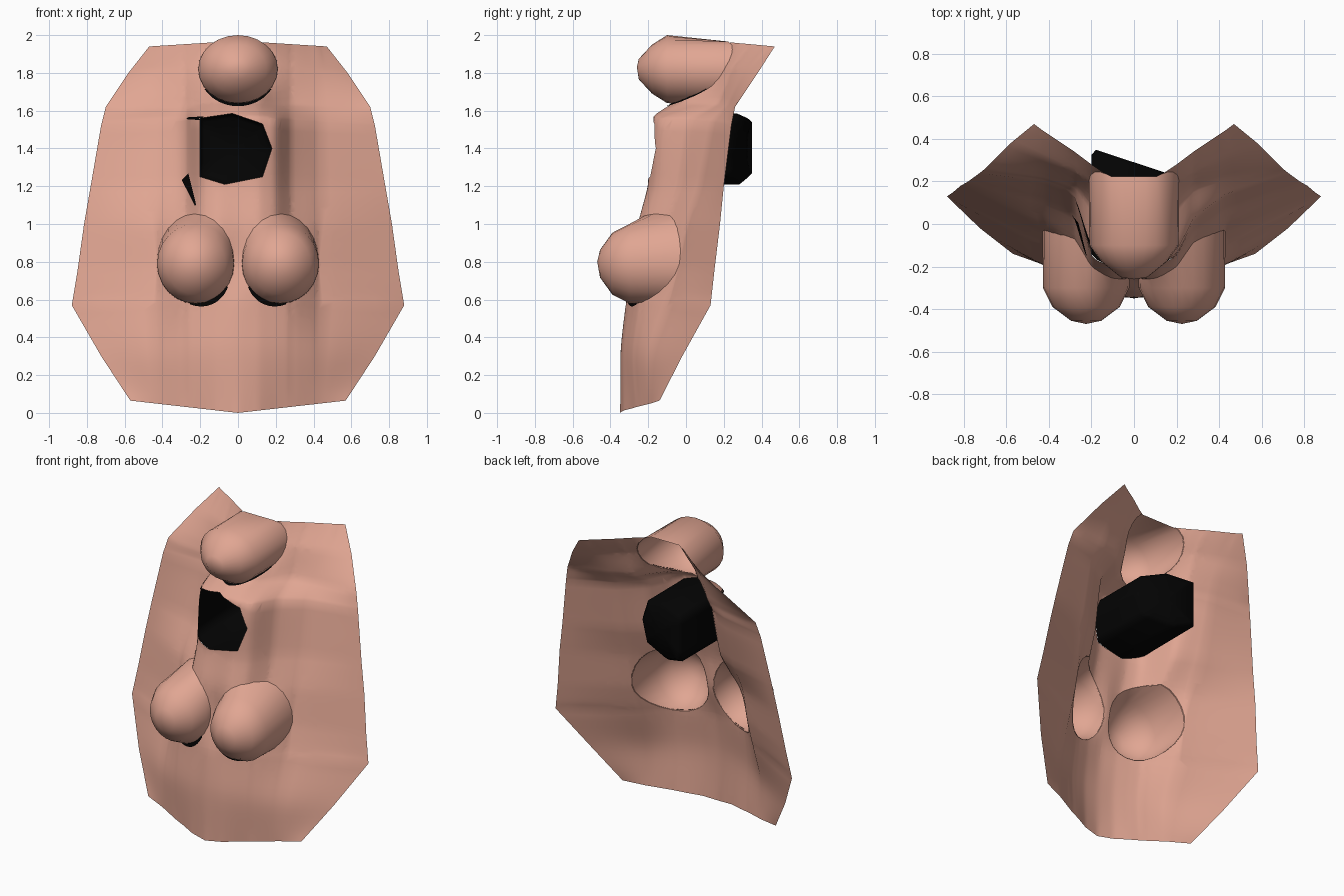
import bpy, bmesh, math
from mathutils import Vector
from mathutils.bvhtree import BVHTree

if "Cube" in bpy.data.objects:
    bpy.data.objects.remove(bpy.data.objects["Cube"])

def material(name, rgb):
    m = bpy.data.materials.new(name)
    m.diffuse_color = (*rgb, 1)
    m.use_nodes = True
    m.node_tree.nodes["Principled BSDF"].inputs["Base Color"].default_value = m.diffuse_color
    return m

skin = material("skin", (0.75, 0.38, 0.29))
black = material("black", (0.001, 0.001, 0.001))

def finish(bm, name, mat):
    me = bpy.data.meshes.new(name)
    bm.to_mesh(me)
    bm.free()
    me.materials.append(mat)
    for p in me.polygons:
        p.use_smooth = True
    ob = bpy.data.objects.new(name, me)
    bpy.context.collection.objects.link(ob)
    return ob

# Sheet rows: centre height, border height, border half width, depths from centre to border
COLS = [0, .11, .20, .28, .43]
ROWS = [
    (1.97, 1.94, .47, (.22, .22, .28, .34, .44, .47)),
    (1.84, 1.80, .58, (.20, .20, .20, .24, .31, .38)),
    (1.65, 1.62, .70, (-.06, -.03, .10, .18, .22, .26)),
    (1.57, 1.52, .725, (-.18, -.18, -.15, .02, .14, .24)),
    (1.20, 1.20, .78, (-.20, -.20, -.16, -.03, .07, .20)),
    (1.00, 1.00, .815, (-.25, -.26, -.22, -.10, .0, .18)),
    (.80, .75, .85, (-.25, -.28, -.28, -.20, -.04, .15)),
    (.60, .57, .88, (-.32, -.30, -.27, -.24, -.10, .13)),
    (.33, .30, .724, (-.35, -.34, -.31, -.28, -.20, -.02)),
    (0, .065, .57, (-.35, -.33, -.29, -.26, -.19, -.14)),
]
# The left wall beside the pit is steeper than the right one
LEFT = {3: {3: .15, 4: .21}, 4: {3: .05, 4: .11}}
sheet = bmesh.new()
grid = []
for r, (zc, zb, xb, ys) in enumerate(ROWS):
    pts = []
    for side in (-1, 1):
        half = []
        for c, x in enumerate(COLS + [xb]):
            y = LEFT.get(r, {}).get(c, ys[c]) if side < 0 else ys[c]
            half.append((side * x, y, zc + (zb - zc) * x / xb))
        pts += half[:0:-1] if side < 0 else half
    grid.append([sheet.verts.new(p) for p in pts])
for a, b in zip(grid, grid[1:]):
    for i in range(len(a) - 1):
        sheet.faces.new((a[i], b[i], b[i + 1], a[i + 1]))
bmesh.ops.subdivide_edges(sheet, edges=sheet.edges[:], cuts=5, use_grid_fill=True)
inner = [v for v in sheet.verts if not v.is_boundary]
for _ in range(7):
    bmesh.ops.smooth_vert(sheet, verts=inner, factor=.5, use_axis_y=True)
tree = BVHTree.FromBMesh(sheet)

def depth(x, z):
    hit = tree.ray_cast(Vector((x, -2, z)), Vector((0, 1, 0)))[0]
    return hit.y if hit else .22

def oval_point(o, a, f=1, stretch=True):
    x, z, rx, rz, top = o
    s = math.sin(a)
    return x + rx * f * math.cos(a), z + rz * (top if stretch and s > 0 else 1) * f * s

N = 24
ANG = [2 * math.pi * i / N for i in range(N)]
# Ovals: centre x, centre z, radius x, radius z, stretch of the upper half
brow = (0, 1.82, .21, .18, 1)
lobes = [(s * .225, .79, .203, .21, 1.25) for s in (-1, 1)]
PIT = [(.18, 1.4), (.13, 1.53), (-.03, 1.585), (-.2, 1.56), (-.2, 1.25), (-.07, 1.21), (.13, 1.25)]
PIT_C = (-.02, 1.395)

def rings_mesh(rings, tip):
    bm = bmesh.new()
    vs = [[bm.verts.new(p) for p in r] for r in rings]
    n = len(vs[0])
    for a, b in zip(vs, vs[1:]):
        for i in range(n):
            j = (i + 1) % n
            bm.faces.new((a[i], b[i], b[j], a[j]))
    t = bm.verts.new(tip)
    for i in range(n):
        bm.faces.new((t, vs[0][i], vs[0][(i + 1) % n]))
    return bm

# Rounded bumps: hollow domes whose last ring lies on the sheet
def bump(name, o, tip, profile, back_top=9):
    rings = [[(p[0], y, p[1]) for p in (oval_point(o, a, f, False) for a in ANG)] for f, y in profile]
    last = []
    for a in ANG:
        x, z = oval_point(o, a, 1.01)
        z = min(z, back_top)
        last.append((x, depth(x, z) + .003, z))
    bm = rings_mesh(rings + [last], (o[0], tip, o[1] + .01))
    bmesh.ops.recalc_face_normals(bm, faces=bm.faces[:])
    finish(bm, name, skin)

bump("top_ball", brow, -.26, [(.3, -.25), (.72, -.18), (1, -.1)], 1.966)
for side, o in zip(("left", "right"), lobes):
    bump(side + "_lobe", o, -.47, [(.35, -.455), (.78, -.39), (1, -.3)])

# Black pit: open at the front, with a slanted back wall
def back(x):
    return .29 - .33 * x

def densify(poly, n=5):
    return [(p[0] + (q[0] - p[0]) * i / n, p[1] + (q[1] - p[1]) * i / n)
            for p, q in zip(poly, poly[1:] + poly[:1]) for i in range(n)]

def pit_ring(f, y):
    pts = [(PIT_C[0] + (x - PIT_C[0]) * f, PIT_C[1] + (z - PIT_C[1]) * f) for x, z in densify(PIT)]
    return [(x, y(x, z), z) for x, z in pts]

cup = [pit_ring(.88, lambda x, z: back(x)),
       pit_ring(1, lambda x, z: back(x) - .03),
       pit_ring(1.005, lambda x, z: depth(x, z) + .002)]
finish(rings_mesh(cup, (PIT_C[0], back(PIT_C[0]), PIT_C[1])), "black_pit", black)

# Cut clean openings in the sheet behind the bumps and at the pit
def cut_opening(bm, poly):
    cx = sum(p[0] for p in poly) / len(poly)
    cz = sum(p[1] for p in poly) / len(poly)
    planes = []
    for p, q in zip(poly, poly[1:] + poly[:1]):
        no = Vector((q[1] - p[1], 0, p[0] - q[0])).normalized()
        co = Vector((p[0], 0, p[1]))
        if (Vector((cx, 0, cz)) - co).dot(no) > 0:
            no.negate()
        planes.append((co, no))
        faces = [f for f in bm.faces if (f.calc_center_median() - Vector((cx, f.calc_center_median().y, cz))).length < .34]
        geom = set(faces) | {e for f in faces for e in f.edges} | {v for f in faces for v in f.verts}
        bmesh.ops.bisect_plane(bm, geom=list(geom), plane_co=co, plane_no=no, dist=1e-5)
    gone = [f for f in bm.faces
            if all((f.calc_center_median() - co).dot(no) < 0 for co, no in planes)]
    bmesh.ops.delete(bm, geom=gone, context='FACES')

for o in [brow] + lobes:
    cut_opening(sheet, [oval_point(o, a) for a in ANG])
cut_opening(sheet, PIT)
finish(sheet, "base_sheet", skin)

# Thin dark ribbons lying on the sheet
def ribbon(name, pairs):
    bm = bmesh.new()
    rows = [[bm.verts.new((x, depth(x, z) - .009, z)) for x, z in p] for p in pairs]
    for a, b in zip(rows, rows[1:]):
        bm.faces.new((a[0], a[1], b[1], b[0]))
    finish(bm, name, black)

def crease(name, o, a0, a1, width):
    pairs = []
    for i in range(17):
        a = math.radians(a0 + (a1 - a0) * i / 16)
        w = 1 + width * (.3 + .7 * math.sin(math.pi * i / 16))
        pairs.append((oval_point(o, a, .99), oval_point(o, a, w)))
    ribbon(name, pairs)

crease("ball_crease", brow, 215, 325, .09)
crease("left_lobe_crease", lobes[0], 262, 325, .11)
crease("right_lobe_crease", lobes[1], 215, 278, .11)

# Slits in the left wall beside the pit
def slit(name, x0, z0, x1, z1, w0, w1):
    pairs = []
    for i in range(11):
        t = i / 10
        x, z, w = x0 + (x1 - x0) * t, z0 + (z1 - z0) * t, (w0 + (w1 - w0) * t) / 2
        pairs.append(((x - w, z - w), (x + w, z + w)))
    ribbon(name, pairs)

slit("upper_slit", -.27, 1.56, -.19, 1.56, .01, .02)
slit("lower_slit", -.28, 1.25, -.225, 1.1, .035, .006)
